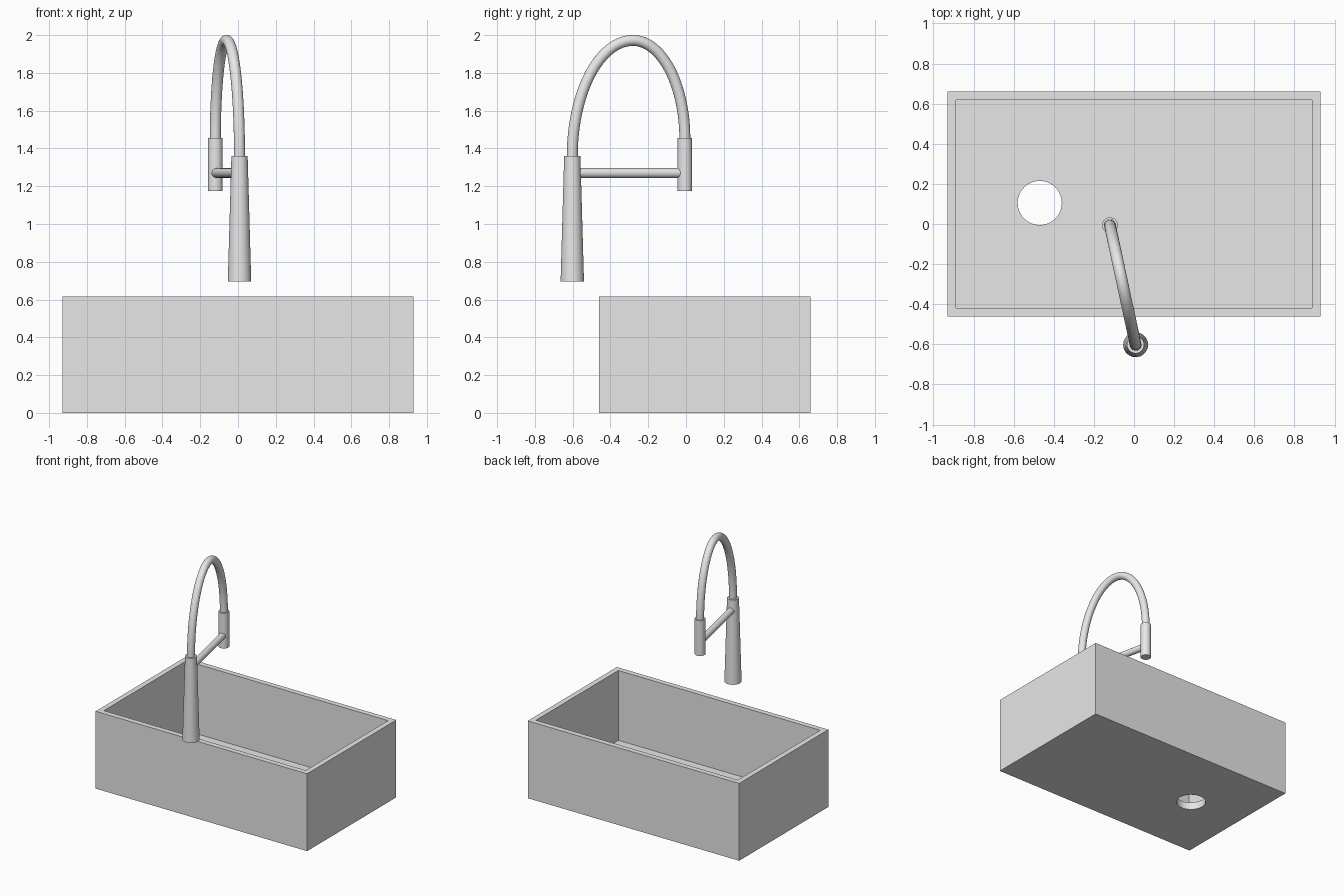
import bpy
import bmesh
import math
from mathutils import Vector

cube = bpy.data.objects.get("Cube")
if cube:
    bpy.data.objects.remove(cube, do_unlink=True)

grey = bpy.data.materials.new("light grey")
grey.use_nodes = True
grey.diffuse_color = (0.8, 0.8, 0.8, 1)
grey.node_tree.nodes["Principled BSDF"].inputs["Base Color"].default_value = (0.8, 0.8, 0.8, 1)


def finish(bm, name, smooth=True):
    """Turn a bmesh into a named object with the shared material."""
    bmesh.ops.recalc_face_normals(bm, faces=bm.faces)
    mesh = bpy.data.meshes.new(name)
    bm.to_mesh(mesh)
    bm.free()
    mesh.materials.append(grey)
    obj = bpy.data.objects.new(name, mesh)
    bpy.context.collection.objects.link(obj)
    bpy.ops.object.select_all(action='DESELECT')
    bpy.context.view_layer.objects.active = obj
    obj.select_set(True)
    if smooth:
        bpy.ops.object.shade_smooth_by_angle(angle=math.radians(35))
    return obj


def sweep(name, path, radii, sides=32):
    """Closed round tube along a path lying in one vertical plane."""
    bm = bmesh.new()
    rings = []
    for i, p in enumerate(path):
        tangent = (path[min(i + 1, len(path) - 1)] - path[max(i - 1, 0)]).normalized()
        u = side_axis
        v = tangent.cross(u).normalized()
        angles = [2 * math.pi * k / sides for k in range(sides)]
        rings.append([bm.verts.new(p + radii[i] * (math.cos(a) * u + math.sin(a) * v))
                      for a in angles])
    for a, b in zip(rings, rings[1:]):
        for k in range(sides):
            n = (k + 1) % sides
            bm.faces.new((a[k], a[n], b[n], b[k]))
    bm.faces.new(rings[0])
    bm.faces.new(rings[-1])
    return finish(bm, name)


# Sink: open box with walls and floor of equal thickness
wall, height = 0.06, 0.615
bm = bmesh.new()
bmesh.ops.create_cube(bm, size=1)
for v in bm.verts:
    v.co = Vector((v.co.x * 1.86, v.co.y * 1.12 + 0.1, (v.co.z + 0.5) * height))
top = max(bm.faces, key=lambda f: f.calc_center_median().z)
bmesh.ops.inset_region(bm, faces=[top], thickness=wall)
bowl = bmesh.ops.extrude_face_region(bm, geom=[top])["geom"]
bmesh.ops.delete(bm, geom=[top], context='FACES_ONLY')
for v in bowl:
    if isinstance(v, bmesh.types.BMVert):
        v.co.z = wall
sink = finish(bm, "sink_basin", smooth=False)

# Drain hole through the floor
bm = bmesh.new()
bmesh.ops.create_cone(bm, cap_ends=True, segments=48, radius1=0.11, radius2=0.11, depth=0.3)
cutter = finish(bm, "drain_cutter", smooth=False)
cutter.location = (-0.47, 0.105, 0.03)
cutter.hide_render = True
hole = sink.modifiers.new("drain_hole", 'BOOLEAN')
hole.operation = 'DIFFERENCE'
hole.solver = 'EXACT'
hole.object = cutter
bpy.context.view_layer.update()
bpy.context.view_layer.objects.active = sink
bpy.ops.object.modifier_apply(modifier=hole.name)
bpy.data.objects.remove(cutter, do_unlink=True)

# Faucet layout: two uprights joined by an arch in a slanted vertical plane
base = Vector((0.008, -0.602, 0))
head = Vector((-0.12, -0.006, 0))
side_axis = (head - base).cross(Vector((0, 0, 1))).normalized()


def at(t, z):
    p = base.lerp(head, t)
    return Vector((p.x, p.y, z))


sweep("faucet_base", [at(0, 0.695), at(0, 1.36)], [0.062, 0.043])
sweep("spray_head", [at(1, 1.175), at(1, 1.455)], [0.039, 0.039])
sweep("support_bar", [at(0, 1.27), at(1, 1.27)], [0.026, 0.026], 24)

# Arch: two quarter ellipses meeting at the crest
crest, peak, steps = 0.54, 1.972, 24
arch = [at(0, 1.33)]
for i in range(2 * steps + 1):
    a = math.pi * i / (2 * steps)
    foot = 1.36 if i <= steps else 1.45
    reach = crest if i <= steps else 1 - crest
    arch.append(at(crest - reach * math.cos(a), foot + (peak - foot) * math.sin(a)))
arch.append(at(1, 1.42))
sweep("arched_spout", arch, [0.029] * len(arch), 24)
